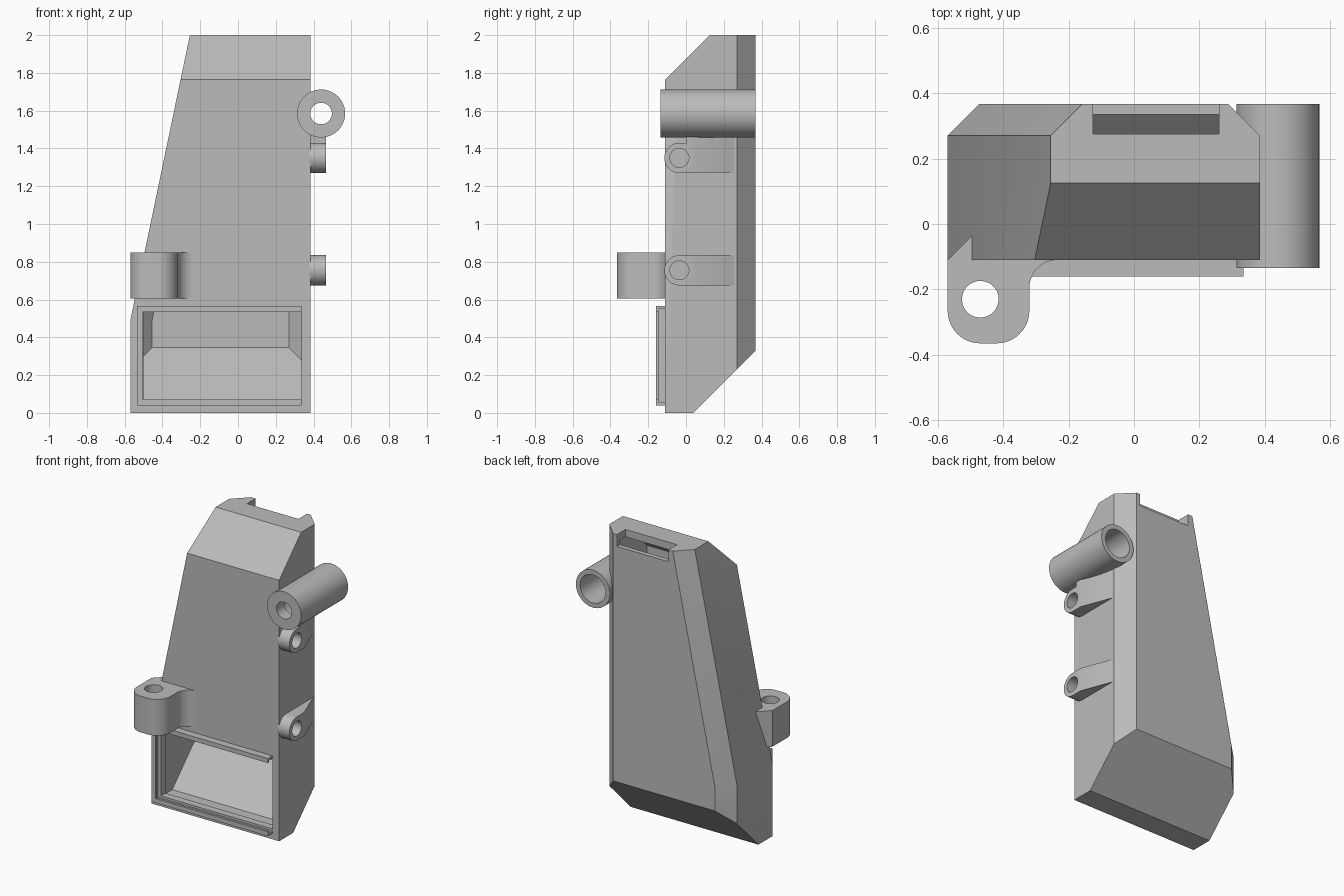
import bpy, bmesh
from math import sin, cos, radians
from mathutils import Vector

if "Cube" in bpy.data.objects:
    bpy.data.objects.remove(bpy.data.objects["Cube"], do_unlink=True)

grey = bpy.data.materials.new("plain grey")
grey.use_nodes = True
grey.diffuse_color = (0.5, 0.5, 0.5, 1)
grey.node_tree.nodes["Principled BSDF"].inputs["Base Color"].default_value = (0.5, 0.5, 0.5, 1)


def make(name, bm):
    bmesh.ops.recalc_face_normals(bm, faces=bm.faces[:])
    mesh = bpy.data.meshes.new(name)
    bm.to_mesh(mesh)
    bm.free()
    mesh.materials.append(grey)
    ob = bpy.data.objects.new(name, mesh)
    bpy.context.collection.objects.link(ob)
    return ob


def slice_off(bm, point, normal):
    """Cut away everything on the normal side and cap the cut."""
    cut = bmesh.ops.bisect_plane(bm, geom=bm.verts[:] + bm.edges[:] + bm.faces[:], dist=1e-5,
                                 plane_co=point, plane_no=Vector(normal).normalized(), clear_outer=True)
    edges = [e for e in cut["geom_cut"] if isinstance(e, bmesh.types.BMEdge)]
    bmesh.ops.holes_fill(bm, edges=edges, sides=0)


def prism(name, points, axis, lo, hi, cuts=()):
    """Extrude a 2D outline along an axis; the other two axes stay in order."""
    def place(p, d):
        q = list(p)
        q.insert("xyz".index(axis), d)
        return q
    bm = bmesh.new()
    face = bm.faces.new([bm.verts.new(place(p, lo)) for p in points])
    new = bmesh.ops.extrude_face_region(bm, geom=[face])["geom"]
    step = Vector(place((0, 0), hi - lo))
    bmesh.ops.translate(bm, vec=step, verts=[v for v in new if isinstance(v, bmesh.types.BMVert)])
    for point, normal in cuts:
        slice_off(bm, point, normal)
    return make(name, bm)


def box(name, x0, x1, y0, y1, z0, z1, cuts=()):
    return prism(name, [(x0, y0), (x1, y0), (x1, y1), (x0, y1)], "z", z0, z1, cuts)


def arc(centre, r, a0, a1, n=12):
    angles = [radians(a0 + (a1 - a0) * i / n) for i in range(n + 1)]
    return [(centre[0] + r * cos(a), centre[1] + r * sin(a)) for a in angles]


def rod(name, centre, r, axis, lo, hi):
    return prism(name, arc(centre, r, 0, 360, 48)[:-1], axis, lo, hi)


def boolean(ob, *others, operation="DIFFERENCE", keep=False):
    for other in others:
        mod = ob.modifiers.new("boolean", "BOOLEAN")
        mod.operation, mod.solver, mod.object = operation, "EXACT", other
        bpy.context.view_layer.objects.active = ob
        bpy.ops.object.modifier_apply(modifier=mod.name)
        if not keep:
            bpy.data.objects.remove(other, do_unlink=True)


def wedge_box(name, left, right, front, back, bottom, top, slope_z, brow_z):
    """Tapered housing: slanted left side, sloped foot and brow, chamfered back edges."""
    taper = 0.2087
    return box(name, left, right, front, back, bottom, top, [
        ((left, 0, 0.49), (-1, 0, taper)),
        ((0, 0.04, slope_z), (0, 1, -1)),
        ((0, 0.125, brow_z), (0, -1, 1)),
        ((right, 0.27, 0), (1, 1, 0)),
        ((left, 0.27, 0.49), (-1, 1, 0)),
        ((left, 0.27, 0.49), (-1, 1, taper))])


# Hollow housing with a front opening and a slot in the top
housing = wedge_box("housing", -0.57, 0.385, -0.11, 0.367, 0, 2, 0, 2)
cavity = wedge_box("cavity", -0.52, 0.335, -0.06, 0.335, 0.05, 1.95, 0.05, 1.93)
opening = box("opening", -0.5, 0.335, -0.2, -0.04, 0.07, 0.535)
slot = box("slot", -0.125, 0.26, 0.275, 0.5, 1.92, 2.1)
boolean(housing, cavity, opening, slot)

# Pivot tube on the right, with a wide bore behind and a small hole in front
hub = (0.44, 1.585)
tube = rod("pivot_tube", hub, 0.127, "y", -0.135, 0.367)
bore = rod("bore", hub, 0.095, "y", -0.05, 0.5)
hole = rod("hole", hub, 0.057, "y", -0.3, 0.1)
boolean(housing, bore, hole, keep=True)
boolean(tube, bore, hole)

# Two side lugs that taper into the wall
for label, z in (("lower", 0.755), ("upper", 1.35)):
    outline = arc((-0.035, z), 0.08, 90, 270, 20) + [(0.255, z - 0.08), (0.255, z + 0.08)]
    lug = prism(label + "_side_lug", outline, "x", 0.375, 0.465,
                [((0.465, 0.045, z), (0.21, 0.08, 0))])
    boolean(lug, rod("hole", (-0.035, z), 0.05, "x", 0.386, 0.6))
box("lug_web", 0.375, 0.465, 0, 0.26, 1.42, 1.5, [((0.465, 0.045, 1.4), (0.21, 0.08, 0))])

# Front hinge lug with rounded corners and a fillet into the housing
outline = (arc((-0.47, -0.265), 0.1, 180, 270) + arc((-0.42, -0.265), 0.1, 270, 360)
           + arc((-0.235, -0.195), 0.085, 180, 90)
           + [(-0.235, -0.1), (-0.48, -0.07), (-0.495, -0.035), (-0.57, -0.11)])
hinge = prism("front_hinge_lug", outline, "z", 0.605, 0.85)
boolean(hinge, rod("hole", (-0.47, -0.23), 0.056, "z", 0.5, 1))

# Three-sided slide-in frame around the opening: walls with inward lips
for label, wall, lip in (("top", 0.55, 0.535), ("bottom", 0.04, 0.055)):
    box(label + "_rail", -0.535, 0.335, -0.16, -0.105, wall, wall + 0.015)
    box(label + "_rail_lip", -0.535, 0.335, -0.16, -0.145, lip, lip + 0.015)
box("left_rail", -0.535, -0.52, -0.16, -0.105, 0.04, 0.565)
box("left_rail_lip", -0.52, -0.505, -0.16, -0.145, 0.04, 0.565)

# Smooth the round surfaces, keep the edges crisp
for ob in bpy.context.scene.objects:
    if ob.type == "MESH" and ob.data.materials and ob.data.materials[0] == grey:
        bpy.ops.object.select_all(action="DESELECT")
        ob.select_set(True)
        bpy.context.view_layer.objects.active = ob
        bpy.ops.object.shade_smooth_by_angle(angle=radians(30))
